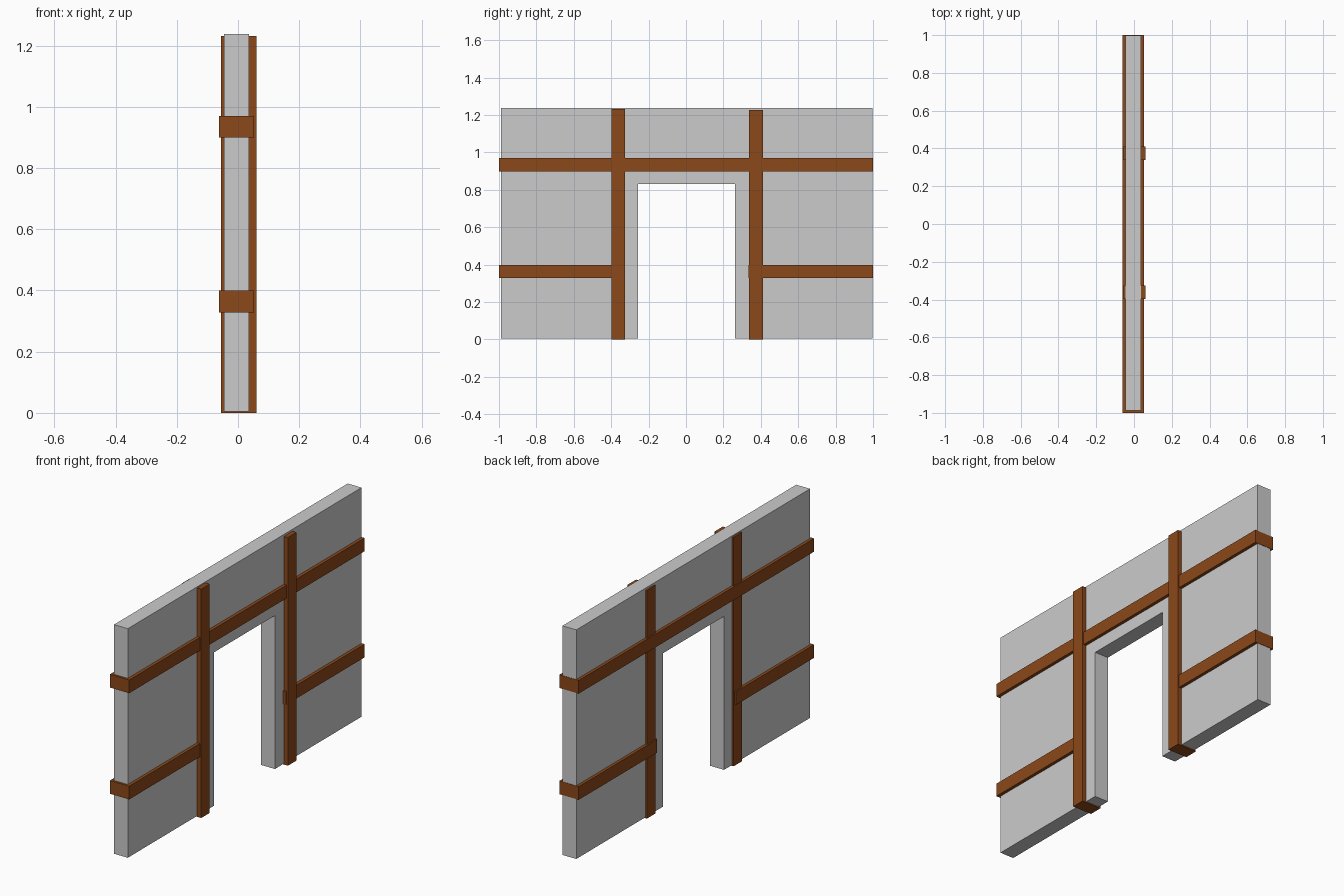
import bpy, bmesh

if "Cube" in bpy.data.objects:
    bpy.data.objects.remove(bpy.data.objects["Cube"])

wood = bpy.data.materials.new("wood")
wood.diffuse_color = (0.26, 0.065, 0.01, 1)
wood.use_nodes = True
wood.node_tree.nodes["Principled BSDF"].inputs["Base Color"].default_value = wood.diffuse_color


def finish(name, bm, mat=None):
    bmesh.ops.recalc_face_normals(bm, faces=bm.faces)
    mesh = bpy.data.meshes.new(name)
    bm.to_mesh(mesh)
    bm.free()
    if mat:
        mesh.materials.append(mat)
    obj = bpy.data.objects.new(name, mesh)
    bpy.context.collection.objects.link(obj)
    return obj


def box(name, x, y, z, mat):
    bm = bmesh.new()
    bmesh.ops.create_cube(bm, size=1)
    for v in bm.verts:
        v.co = [r[0] + (c + 0.5) * (r[1] - r[0]) for c, r in zip(v.co, (x, y, z))]
    return finish(name, bm, mat)


# Plaster wall: doorway outline extruded through its thickness
outline = [(-0.988, 0.005), (-0.257, 0.005), (-0.257, 0.83), (0.262, 0.83),
           (0.262, 0.005), (0.998, 0.005), (0.998, 1.237), (-0.988, 1.237)]
bm = bmesh.new()
face = bm.faces.new([bm.verts.new((-0.046, y, z)) for y, z in outline])
ext = bmesh.ops.extrude_face_region(bm, geom=[face])
bmesh.ops.translate(bm, vec=(0.082, 0, 0),
                    verts=[g for g in ext["geom"] if isinstance(g, bmesh.types.BMVert)])
finish("wall", bm)

# Upright posts either side of the doorway, passing through the wall
for name, y, top in (("left_post", (-0.398, -0.326), 1.231),
                     ("right_post", (0.338, 0.411), 1.227)):
    box(name, (-0.055, 0.06), y, (0.0, top), wood)

# Horizontal beams: one over the doorway, two shorter ones below
beam_x = (-0.062, 0.053)
box("upper_beam", beam_x, (-1, 1), (0.899, 0.97), wood)
for name, y in (("left_lower_beam", (-1, -0.335)), ("right_lower_beam", (0.333, 1))):
    box(name, beam_x, y, (0.328, 0.399), wood)
